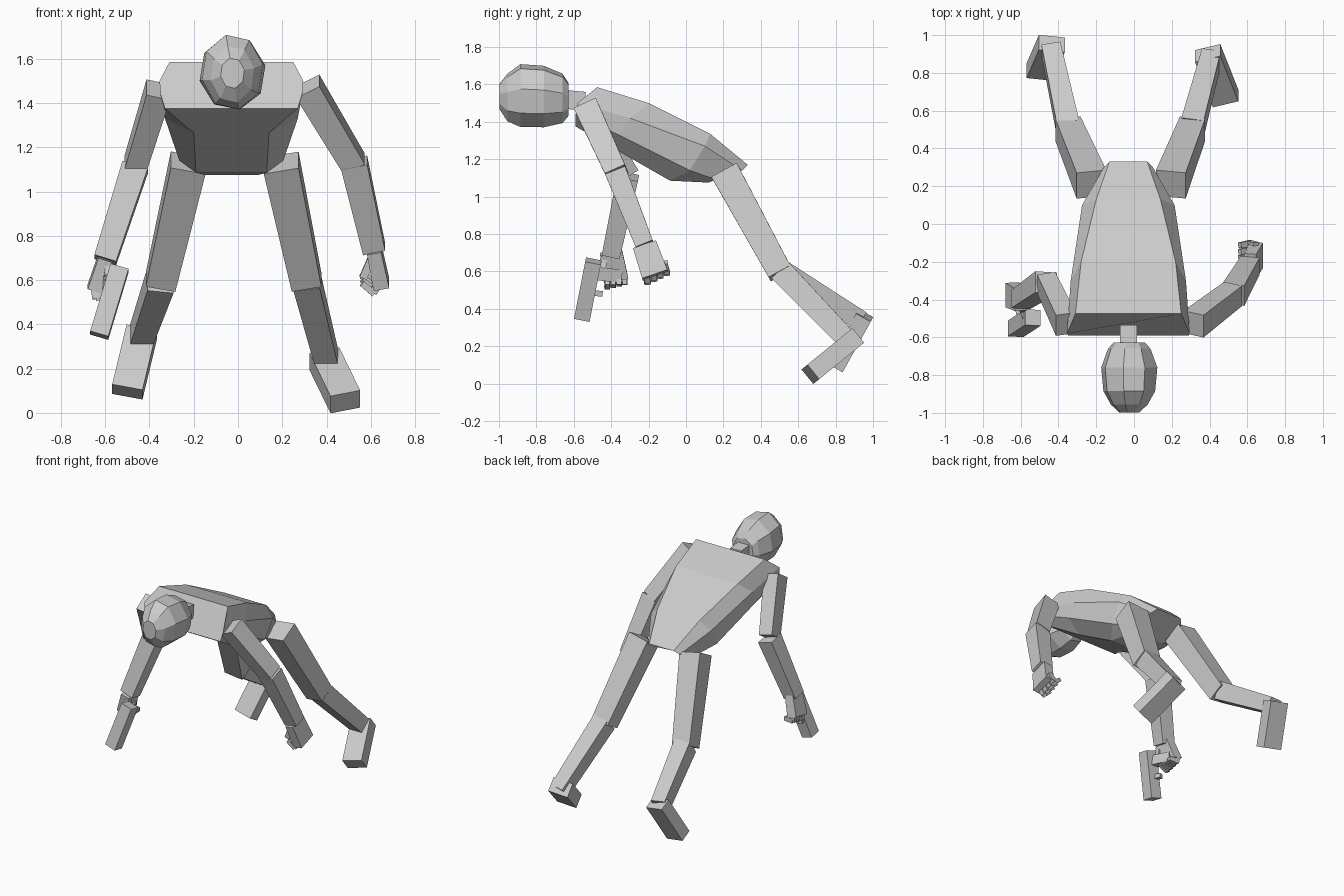
import bpy, bmesh, math
from mathutils import Vector


def make(name, rings):
    """Loft closed rings of points and cap both ends."""
    bm = bmesh.new()
    vr = [[bm.verts.new(p) for p in r] for r in rings]
    n = len(vr[0])
    for a, b in zip(vr, vr[1:]):
        for i in range(n):
            j = (i + 1) % n
            bm.faces.new((a[i], a[j], b[j], b[i]))
    bm.faces.new(vr[0][::-1])
    bm.faces.new(vr[-1])
    bmesh.ops.recalc_face_normals(bm, faces=bm.faces)
    me = bpy.data.meshes.new(name)
    bm.to_mesh(me)
    bm.free()
    ob = bpy.data.objects.new(name, me)
    bpy.context.collection.objects.link(ob)
    return ob


def bar(name, a, b, w, d, taper=1.0, hint=(1, 0, 0)):
    """Box from a to b; w is the size along the hint axis, d across it."""
    a, b, h = Vector(a), Vector(b), Vector(hint)
    t = (b - a).normalized()
    u = (h - t * h.dot(t)).normalized()
    v = t.cross(u)
    return make(name, [[p + u * (sx * w * s / 2) + v * (sy * d * s / 2)
                        for sx, sy in ((-1, -1), (1, -1), (1, 1), (-1, 1))]
                       for p, s in ((a, 1.0), (b, taper))])


CX = -0.03

# Torso: octagonal sections, each as (half width, y, z) from spine to belly
sections = [
    [(.28, -.475, 1.585), (.325, -.58, 1.50), (.32, -.59, 1.44), (.30, -.59, 1.375)],
    [(.25, -.20, 1.50), (.305, -.30, 1.42), (.30, -.36, 1.33), (.17, -.40, 1.265)],
    [(.17, .13, 1.335), (.245, .10, 1.27), (.235, .02, 1.14), (.16, -.085, 1.085)],
    [(.10, .33, 1.17), (.13, .30, 1.14), (.17, .15, 1.095), (.12, .12, 1.075)],
]
make("torso", [[(CX + x, y, z) for x, y, z in s] +
               [(CX - x, y, z) for x, y, z in reversed(s)] for s in sections])

# Head: eight-sided rings (y, z, x radius, z radius), and neck
head = [(-.997, 1.535, .055, .07), (-.955, 1.53, .10, .13), (-.885, 1.54, .14, .172),
        (-.76, 1.535, .152, .168), (-.66, 1.525, .115, .135), (-.628, 1.52, .085, .09)]
make("head", [[(CX + .005 + rx * math.cos(a), y, z + rz * math.sin(a))
               for a in (math.radians(12 + 45 * i) for i in range(8))]
              for y, z, rx, rz in head])
bar("neck", (CX, -.65, 1.52), (CX, -.54, 1.51), .09, .10)

# Legs: start, end, width, depth, taper
legs = {
    "left_thigh": ((.195, .21, 1.13), (.31, .505, .59), .16, .155, .85),
    "left_shin": ((.31, .51, .60), (.41, .885, .21), .12, .125, .85),
    "left_foot": ((.39, .905, .245), (.485, .665, .05), .14, .10, 1.0),
    "right_thigh": ((-.225, .21, 1.13), (-.35, .505, .59), .16, .155, .85),
    "right_shin": ((-.35, .51, .60), (-.44, .93, .34), .12, .125, .85),
    "right_foot": ((-.435, .955, .365), (-.50, .805, .095), .14, .09, 1.0),
}
for name, args in legs.items():
    bar(name, *args)

# Arms and palms
bar("left_upper_arm", (.315, -.53, 1.475), (.525, -.37, 1.125), .12, .13, .9)
bar("left_forearm", (.525, -.375, 1.13), (.615, -.22, .74), .12, .115, .85)
bar("left_palm", (.615, -.22, .74), (.648, -.165, .58), .065, .13, 1.1)
bar("right_upper_arm", (-.36, -.53, 1.46), (-.465, -.31, 1.12), .11, .13, .9)
bar("right_forearm", (-.465, -.31, 1.11), (-.60, -.40, .69), .12, .115, .85)
bar("right_palm", (-.60, -.40, .70), (-.645, -.375, .56), .065, .12, 1.1)

# Curled fingers: two segments each, four per hand
for i in range(4):
    y, dz = -.215 + .034 * i, .016 * i
    bar(f"left_finger_{i}", (.648, y, .60 + dz), (.61, y + .01, .545 + dz), .035, .031)
    bar(f"left_fingertip_{i}", (.615, y + .01, .54 + dz), (.56, y, .585 + dz), .035, .031,
        .85, (0, 1, 0))
    y = -.42 + .031 * i
    bar(f"right_finger_{i}", (-.652, y, .585), (-.64, y - .005, .515 + .008 * i), .035, .029)
    bar(f"right_fingertip_{i}", (-.645, y, .52 + .008 * i), (-.58, y, .545), .029, .035,
        .85, (0, 1, 0))

# Thumbs
bar("left_thumb", (.60, -.23, .69), (.565, -.22, .61), .035, .04)
bar("right_thumb", (-.59, -.44, .66), (-.58, -.46, .57), .035, .04)

# Handheld tool: barrel block, grip and trigger guard
bar("pistol_barrel", (-.535, -.495, .655), (-.627, -.555, .35), .085, .085)
bar("pistol_grip", (-.565, -.50, .59), (-.615, -.35, .575), .05, .07)
bar("pistol_guard", (-.60, -.50, .485), (-.615, -.45, .48), .03, .03)
